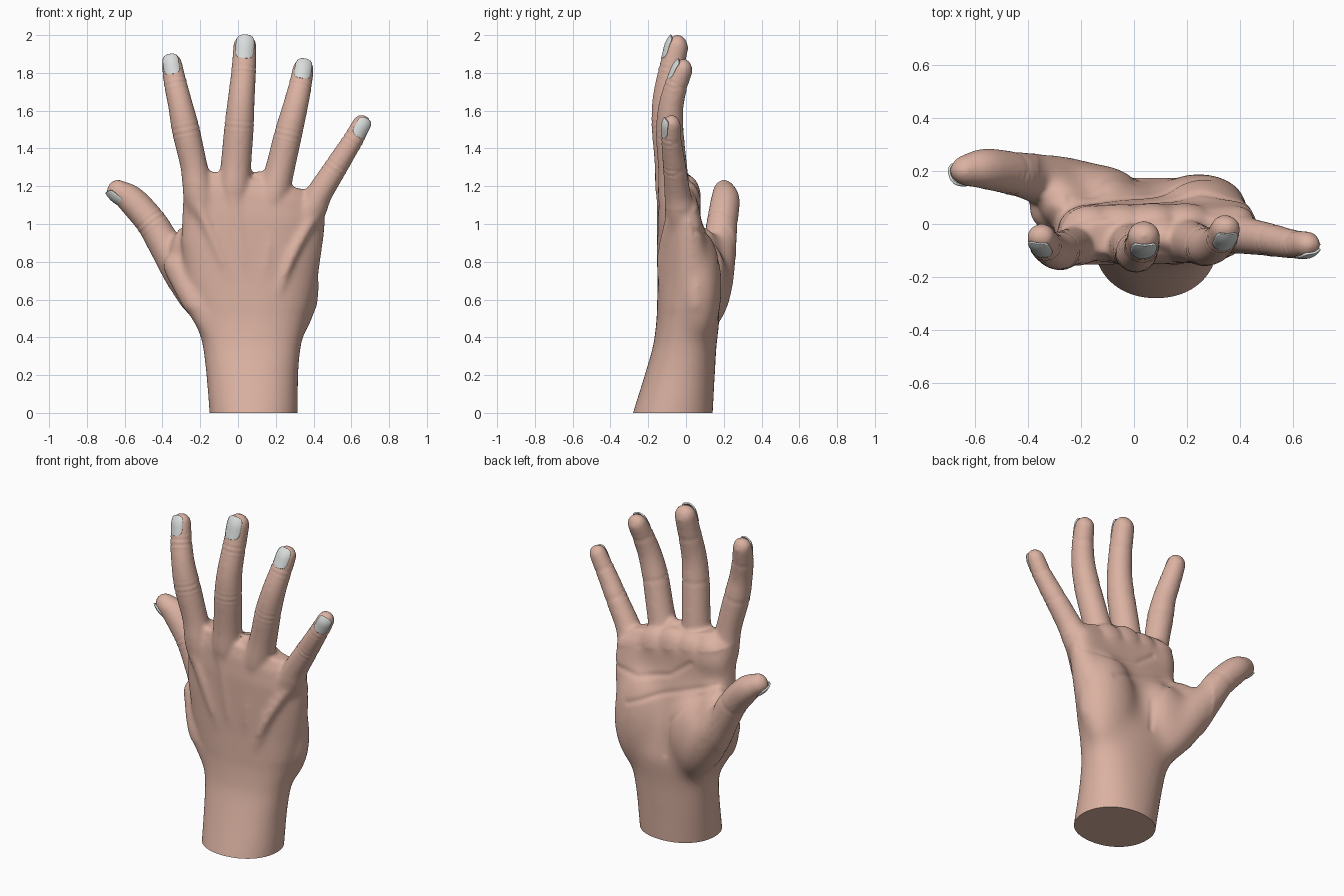
import bpy, bmesh, math
from mathutils import Vector, Matrix

if "Cube" in bpy.data.objects:
    bpy.data.objects.remove(bpy.data.objects["Cube"])


def material(name, color):
    m = bpy.data.materials.new(name)
    m.use_nodes = True
    m.diffuse_color = color
    m.node_tree.nodes["Principled BSDF"].inputs["Base Color"].default_value = color
    return m


skin = material("skin", (0.71, 0.445, 0.36, 1))
nail_mat = material("nail", (0.7, 0.72, 0.72, 1))
SIDES = 32


def add_loft(bm, rings):
    # Closed tube through a list of equal-sized point rings
    loops = [[bm.verts.new(p) for p in ring] for ring in rings]
    for a, b in zip(loops, loops[1:]):
        for i in range(len(a)):
            j = (i + 1) % len(a)
            bm.faces.new((a[i], a[j], b[j], b[i]))
    bm.faces.new(loops[0][::-1])
    bm.faces.new(loops[-1])


def smooth_path(points, steps=6):
    # Catmull-Rom through (x, y, z, radius) points
    pts = [Vector(p) for p in points]
    pts = [pts[0] * 2 - pts[1]] + pts + [pts[-1] * 2 - pts[-2]]
    out = []
    for a, b, c, d in zip(pts, pts[1:], pts[2:], pts[3:]):
        for k in range(steps):
            t = k / steps
            out.append(b + (c - a) * t / 2 + (a * 2 - b * 5 + c * 4 - d) * t * t / 2
                       + (b * 3 - a - c * 3 + d) * t ** 3 / 2)
    return out + [pts[-2]]


def add_tube(bm, points):
    # Round limb with a domed, slightly flattened end
    path = smooth_path(points)
    end, r = path[-1], path[-1].w
    d = (end.xyz - path[-3].xyz).normalized()
    for k in range(1, 8):
        a = k / 8 * math.pi / 2
        path.append(Vector((*(end.xyz + d * r * math.sin(a)), r * math.cos(a))))
    rings = []
    for i, p in enumerate(path):
        t = (path[min(i + 1, len(path) - 1)].xyz - path[max(i - 1, 0)].xyz).normalized()
        u = t.cross(Vector((0, 1, 0))).normalized()
        v = t.cross(u) * (1 - .25 * max(0, i + 8 - len(path)) / 7)
        angles = [2 * math.pi * k / SIDES for k in range(SIDES)]
        rings.append([p.xyz + (u * math.cos(a) + v * math.sin(a)) * p.w for a in angles])
    add_loft(bm, rings)


def add_pad(bm, center, size):
    mat = Matrix.Translation(center) @ Matrix.Diagonal((*size, 1))
    bmesh.ops.create_uvsphere(bm, u_segments=SIDES, v_segments=20, radius=1, matrix=mat)


# Limb paths: x, y, z, radius from knuckle to fingertip
fingers = {
    "index": [(-.17, -.045, 1, .08), (-.208, -.075, 1.15, .083), (-.232, -.085, 1.3, .072),
              (-.277, -.1, 1.5, .074), (-.305, -.1, 1.63, .066), (-.333, -.078, 1.75, .061), (-.35, -.05, 1.85, .054)],
    "middle": [(-.02, -.045, 1, .08), (-.02, -.075, 1.17, .086), (-.01, -.085, 1.32, .081),
               (.007, -.105, 1.53, .078), (.018, -.105, 1.67, .071), (.03, -.08, 1.81, .066), (.037, -.048, 1.942, .062)],
    "ring": [(.14, -.04, 1, .08), (.18, -.06, 1.13, .087), (.222, -.07, 1.29, .078),
             (.267, -.085, 1.48, .074), (.303, -.08, 1.62, .067), (.331, -.05, 1.74, .061), (.345, -.018, 1.82, .056)],
    "pinky": [(.32, -.02, .95, .08), (.385, -.03, 1.07, .082), (.43, -.045, 1.16, .07),
              (.518, -.06, 1.3, .062), (.565, -.07, 1.375, .058), (.612, -.077, 1.45, .054), (.655, -.077, 1.53, .05)],
}
thumb = [(-.08, .06, .45, .085), (-.17, .11, .58, .115), (-.28, .15, .74, .113), (-.385, .177, .89, .09),
         (-.46, .192, 1.01, .082), (-.562, .208, 1.125, .077), (-.635, .202, 1.175, .06)]

# Wrist and palm sections: height, x range, y range
sections = [(-.1, -.148, .318, -.31, .139), (0, -.154, .32, -.284, .144), (.1, -.162, .32, -.252, .149),
            (.2, -.17, .32, -.22, .154), (.36, -.189, .335, -.172, .162), (.5, -.227, .372, -.155, .18),
            (.7, -.28, .42, -.15, .145), (.9, -.3, .45, -.15, .1), (1.05, -.295, .463, -.15, .075),
            (1.17, -.285, .435, -.14, .055), (1.25, -.22, .36, -.12, .02)]
bm = bmesh.new()
rings = []
for z, x0, x1, y0, y1 in sections:
    power = 2 / (2.1 + .7 * max(0, min(1, z)))
    bend = .65 * max(0, min(1, (z - .4) / .3))
    ring = []
    for k in range(64):
        a = 2 * math.pi * k / 64
        c, s = math.cos(a), math.sin(a)
        x = (x0 + x1) / 2 + (x1 - x0) / 2 * math.copysign(abs(c) ** power, c)
        y = (y0 + y1) / 2 + (y1 - y0) / 2 * math.copysign(abs(s) ** power, s)
        ring.append((x, y + bend * max(0, x - .15) ** 2, z - x * .55 * max(0, z - .9)))
    rings.append(ring)
add_loft(bm, rings)

# Fingers, thumb and tendons on the back of the hand
for i, pts in enumerate(fingers.values()):
    add_tube(bm, pts)
    k = pts[1]
    root = (.03 + .05 * i, -.12, .55, .02)
    mid = ((root[0] + k[0]) / 2, -.131, .82, .025)
    add_tube(bm, [root, mid, (k[0], k[1] - .05, k[2] - .05, .033)])
add_tube(bm, thumb)
add_tube(bm, [(-.13, -.06, .42, .06), (-.23, -.03, .6, .075), (-.31, .06, .78, .085)])

# Fleshy pads of the palm and the web between the long fingers
add_pad(bm, (-.13, .1, .68), (.16, .125, .24))
add_pad(bm, (.245, .062, .67), (.185, .13, .32))
add_pad(bm, (-.26, .08, .84), (.1, .1, .16))
for x, z in ((-.17, 1.13), (-.05, 1.13), (.07, 1.13), (.19, 1.1), (.32, 1.02)):
    add_pad(bm, (x, .005, z), (.12, .075, .13))
add_pad(bm, (.11, -.05, 1.2), (.07, .06, .08))

bmesh.ops.recalc_face_normals(bm, faces=bm.faces)
mesh = bpy.data.meshes.new("hand")
bm.to_mesh(mesh)
bm.free()
hand = bpy.data.objects.new("hand", mesh)
bpy.context.collection.objects.link(hand)

# Fuse the parts into one soft skin
fuse = hand.modifiers.new("fuse", "REMESH")
fuse.mode = "VOXEL"
fuse.voxel_size = .011
soften = hand.modifiers.new("soften", "SMOOTH")
soften.factor = .5
soften.iterations = 12
fused = bpy.data.meshes.new_from_object(hand.evaluated_get(bpy.context.evaluated_depsgraph_get()))
hand.modifiers.clear()
hand.data = fused

# Palm creases as x, z lines, and finger joints with wrinkles
creases = [[(.45, .96), (.25, .95), (.05, 1.0), (-.08, 1.1)],
           [(-.24, 1.0), (-.12, .96), (.1, .88), (.28, .8)],
           [(-.24, .98), (-.12, .9), (0, .75), (.02, .55)]]
segments = [(Vector(a), Vector(b)) for line in creases for a, b in zip(line, line[1:])]
joints = []
for pts, k in [(p, k) for p in fingers.values() for k in (3, 5)] + [(thumb, 4)]:
    p = Vector(pts[k])
    joints.append((p.xyz, (Vector(pts[k + 1]).xyz - Vector(pts[k - 1]).xyz).normalized(), p.w))


def gap(p, a, b):
    t = max(0, min(1, (p - a).dot(b - a) / (b - a).length_squared))
    return (p - a - (b - a) * t).length


# Relax the palm and wrist, and more lightly the back of the hand
bm = bmesh.new()
bm.from_mesh(fused)
bm.normal_update()
low = [v for v in bm.verts if v.co.z < 1.16 - .2 * v.co.x and v.co.x > -.36]
palm = [v for v in low if v.normal.y > 0 or v.co.z < .55]
for verts, rounds in ((palm, 60), (low, 8)):
    for _ in range(rounds):
        bmesh.ops.smooth_vert(bm, verts=verts, factor=.5, use_axis_x=True, use_axis_y=True, use_axis_z=True)
bm.normal_update()

moves = []
for v in bm.verts:
    move = 0
    if v.normal.y > .3 and v.co.z < 1.2 and v.co.x > -.36:
        d = min(gap(v.co.xz, a, b) for a, b in segments)
        move -= .006 * math.exp(-(d / .016) ** 2)
    for p, axis, r in joints:
        q = v.co - p
        if q.length < r * 1.8:
            d = q.dot(axis)
            if v.normal.y < 0:
                move += .002 * math.cos(d * 210) * math.exp(-(d / .035) ** 2)
            else:
                move -= .002 * math.exp(-(d / .015) ** 2)
    moves.append(v.normal * move)
for v, m in zip(bm.verts, moves):
    v.co += m

# Flat cut at the wrist
cut = bmesh.ops.bisect_plane(bm, geom=bm.verts[:] + bm.edges[:] + bm.faces[:],
                             plane_co=(0, 0, 0), plane_no=(0, 0, 1), clear_inner=True)
bmesh.ops.holes_fill(bm, edges=[e for e in cut["geom_cut"] if isinstance(e, bmesh.types.BMEdge)])
bmesh.ops.recalc_face_normals(bm, faces=bm.faces)
bm.to_mesh(fused)
bm.free()
fused.materials.clear()
fused.materials.append(skin)


def add_nail(name, center, axis, facing, radius, width, length):
    # Curved plate with rounded ends
    out = (facing - axis * facing.dot(axis)).normalized()
    side = axis.cross(out)
    n = 14
    nb = bmesh.new()
    grid = []
    for j in range(n + 1):
        v = math.sin((j / n - .5) * math.pi) * .998
        taper = (1 - abs(v) ** 4) ** .4
        row = []
        for i in range(n + 1):
            a = (i / n * 2 - 1) * taper * math.asin(min(1, width / 2 / radius))
            row.append(nb.verts.new(center + axis * v * length / 2 + side * math.sin(a) * radius
                                    + out * (math.cos(a) * radius - .018 * max(0, v) ** 2)))
        grid.append(row)
    for a, b in zip(grid, grid[1:]):
        for i in range(n):
            nb.faces.new((a[i], a[i + 1], b[i + 1], b[i]))
    bmesh.ops.recalc_face_normals(nb, faces=nb.faces)
    me = bpy.data.meshes.new(name)
    nb.to_mesh(me)
    nb.free()
    me.materials.append(nail_mat)
    ob = bpy.data.objects.new(name, me)
    bpy.context.collection.objects.link(ob)
    thick = ob.modifiers.new("thickness", "SOLIDIFY")
    thick.thickness = .009
    thick.offset = 0
    return ob


objects = [hand]
facings = {"index": (-.12, -1, 0), "middle": (0, -1, 0), "ring": (0, -1, 0),
           "pinky": (.35, -1, 0), "thumb": (-.6, -.35, -.6)}
for name, facing in facings.items():
    pts = fingers.get(name, thumb)
    a, b = Vector(pts[-2]), Vector(pts[-1])
    axis = (b - a).xyz.normalized()
    objects.append(add_nail(name + "_nail", b.xyz - axis * .016, axis, Vector(facing), b.w, b.w * 1.5, b.w * 2.1))

bpy.ops.object.select_all(action="DESELECT")
for ob in objects:
    ob.select_set(True)
bpy.context.view_layer.objects.active = hand
bpy.ops.object.shade_smooth_by_angle(angle=math.radians(40))
